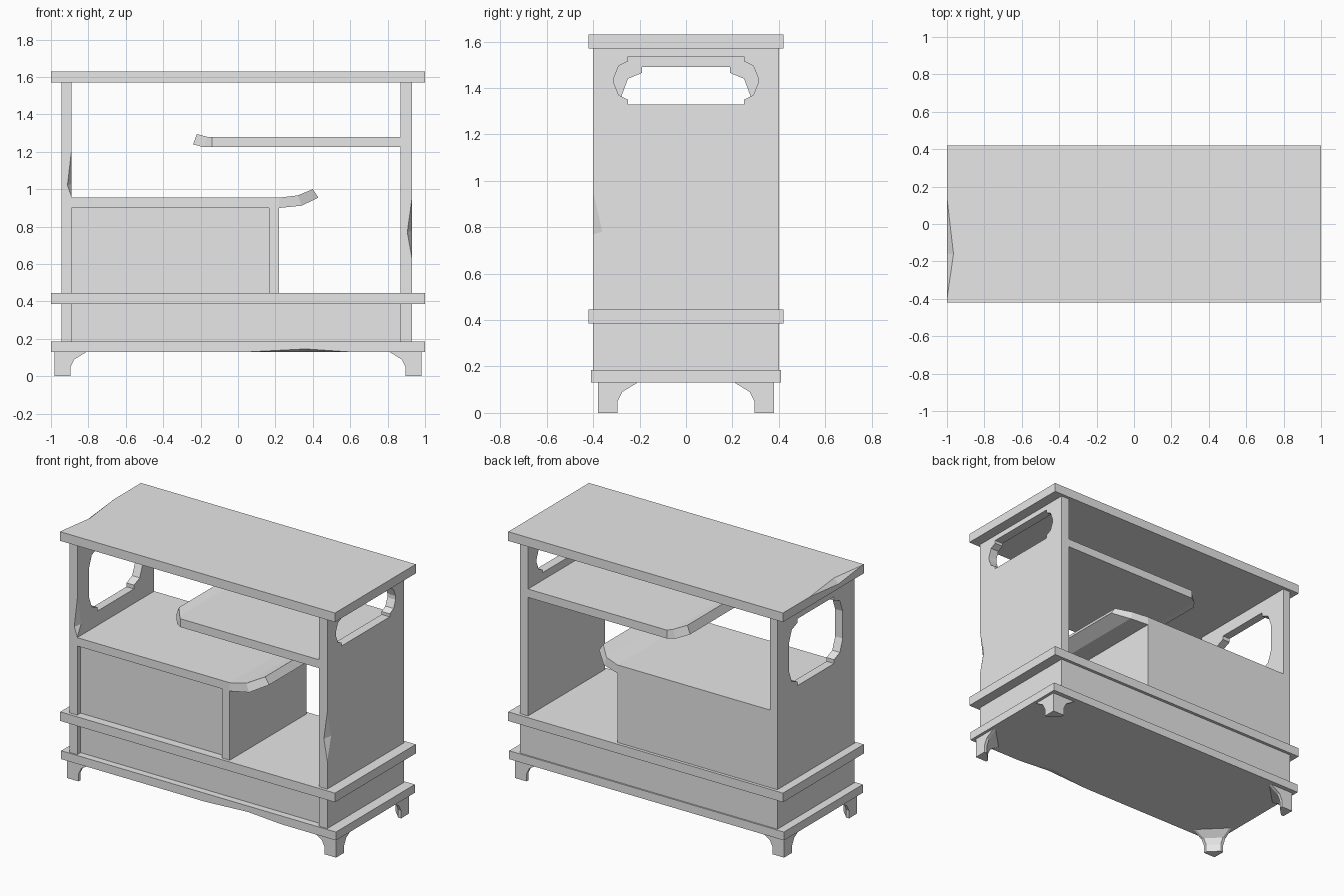
import bpy, bmesh

if "Cube" in bpy.data.objects:
    bpy.data.objects.remove(bpy.data.objects["Cube"], do_unlink=True)

gray = bpy.data.materials.new("light_gray")
gray.use_nodes = True
gray.diffuse_color = (0.8, 0.8, 0.8, 1)
gray.node_tree.nodes["Principled BSDF"].inputs["Base Color"].default_value = (0.8, 0.8, 0.8, 1)


def finish(name, bm):
    bmesh.ops.recalc_face_normals(bm, faces=bm.faces)
    mesh = bpy.data.meshes.new(name)
    bm.to_mesh(mesh)
    bm.free()
    mesh.materials.append(gray)
    obj = bpy.data.objects.new(name, mesh)
    bpy.context.collection.objects.link(obj)
    return obj


def loft(name, sections):
    """Skin matching cross-sections and cap both ends."""
    bm = bmesh.new()
    rings = [[bm.verts.new(p) for p in s] for s in sections]
    for a, b in zip(rings, rings[1:]):
        for i in range(len(a)):
            j = (i + 1) % len(a)
            bm.faces.new((a[i], a[j], b[j], b[i]))
    bm.faces.new(rings[0])
    bm.faces.new(rings[-1])
    return finish(name, bm)


def box(name, x, y, z):
    return loft(name, [[(x[0], y[0], h), (x[1], y[0], h), (x[1], y[1], h), (x[0], y[1], h)] for h in z])


def cut(obj, cutter):
    """Subtract the cutter and discard it."""
    cutter.hide_render = True
    mod = obj.modifiers.new("cut", 'BOOLEAN')
    mod.operation = 'DIFFERENCE'
    mod.solver = 'EXACT'
    mod.object = cutter
    bpy.context.view_layer.update()
    result = bpy.data.meshes.new_from_object(obj.evaluated_get(bpy.context.evaluated_depsgraph_get()))
    obj.modifiers.clear()
    obj.data = result
    bpy.data.objects.remove(cutter, do_unlink=True)


def chip(obj, points):
    """Knock a wedge off an edge, shaped as the hull of the points."""
    bm = bmesh.new()
    for p in points:
        bm.verts.new(p)
    bmesh.ops.convex_hull(bm, input=bm.verts)
    cut(obj, finish("chip_cutter", bm))


def handle_hole(x, w, z0, z1):
    """Rounded opening with notched corners."""
    m, h = (z0 + z1) / 2, (z1 - z0) / 2
    quarter = [(w, h - 0.13 if h > 0.15 else h - 0.09), (w - 0.02, h - 0.04),
               (w - 0.06, h - 0.02), (w - 0.06, h)]
    if h > 0.15:
        quarter[1:] = [(w - 0.03, h - 0.05), (w - 0.09, h - 0.025), (w - 0.09, h)]
    right = quarter + [(-y, z) for y, z in reversed(quarter)]
    outline = right + [(-y, -z) for y, z in right]
    return loft("hole_cutter", [[(s, y, m + z) for y, z in outline] for s in (x - 0.1, x + 0.1)])


# Horizontal slabs
base = box("base_slab", (-1, 1), (-0.41, 0.41), (0.13, 0.185))
box("middle_slab", (-1, 1), (-0.42, 0.42), (0.385, 0.445))
top = box("table_top", (-1, 1), (-0.42, 0.42), (1.57, 1.63))

# Side panels with openings, upper and lower
right_panel = left_panel = None
sides = {"right": (-0.945, -0.89), "left": (0.87, 0.93)}
panels = {}
for side, xs in sides.items():
    box(side + "_lower_panel", xs, (-0.4, 0.4), (0.185, 0.385))
    panels[side] = box(side + "_side_panel", xs, (-0.4, 0.4), (0.445, 1.57))
cut(panels["right"], handle_hole(-0.92, 0.28, 1.05, 1.49))
cut(panels["left"], handle_hole(0.9, 0.31, 1.33, 1.535))

# Drawer section between the lower panels
box("drawer", (-0.89, 0.87), (-0.365, 0.4), (0.185, 0.385))

# Cabinet with two doors
box("right_door", (-0.89, -0.38), (-0.365, -0.33), (0.445, 0.9))
box("left_door", (-0.38, 0.165), (-0.365, -0.33), (0.445, 0.9))
box("cabinet_side", (0.165, 0.22), (-0.4, 0.4), (0.445, 0.9))
box("cabinet_back", (-0.89, 0.165), (0.36, 0.4), (0.445, 0.9))


def shelf(name, stations):
    """Shelf along x with an upturned, narrowed lip."""
    loft(name, [[(xb, -w, zb), (xb, w, zb), (xt, w, zt), (xt, -w, zt)] for xb, zb, xt, zt, w in stations])


shelf("cabinet_shelf", [(-0.89, 0.9, -0.89, 0.955, 0.4), (0.22, 0.9, 0.22, 0.955, 0.4),
                        (0.34, 0.912, 0.32, 0.967, 0.37), (0.43, 0.955, 0.4, 1.0, 0.29)])
shelf("upper_shelf", [(0.87, 1.225, 0.87, 1.28, 0.4), (-0.14, 1.225, -0.14, 1.28, 0.4),
                      (-0.185, 1.225, -0.165, 1.28, 0.37), (-0.24, 1.24, -0.22, 1.295, 0.3)])

# Bracket feet flaring inward
for sx, xname in ((-1, "right"), (1, "left")):
    for sy, yname in ((-1, "front"), (1, "back")):
        rings = []
        for z, s in ((0, 0.085), (0.05, 0.085), (0.09, 0.105), (0.13, 0.17)):
            plan = [(0, 0), (s, 0), (s, 0.02), (0.02, s), (0, s)]
            rings.append([(sx * (0.98 - a), sy * (0.38 - b), z) for a, b in plan])
        loft(yname + "_" + xname + "_foot", rings)

# Worn chips along the edges
chip(panels["left"], [(0.93, -0.4, 0.63), (0.93, -0.4, 0.95), (0.905, -0.4, 0.77),
                      (0.93, -0.36, 0.78), (0.95, -0.42, 0.78)])
chip(panels["right"], [(-0.89, -0.4, 0.96), (-0.89, -0.4, 1.21), (-0.912, -0.4, 1.02),
                       (-0.89, -0.36, 1.03), (-0.87, -0.42, 1.03)])
chip(base, [(0.05, -0.41, 0.13), (0.6, -0.41, 0.13), (0.36, -0.41, 0.146),
            (0.36, -0.36, 0.13), (0.36, -0.43, 0.11)])
chip(top, [(-1, 0.14, 1.63), (-1, -0.4, 1.63), (-0.965, -0.16, 1.63),
           (-1, -0.16, 1.6), (-1.02, -0.16, 1.65)])
